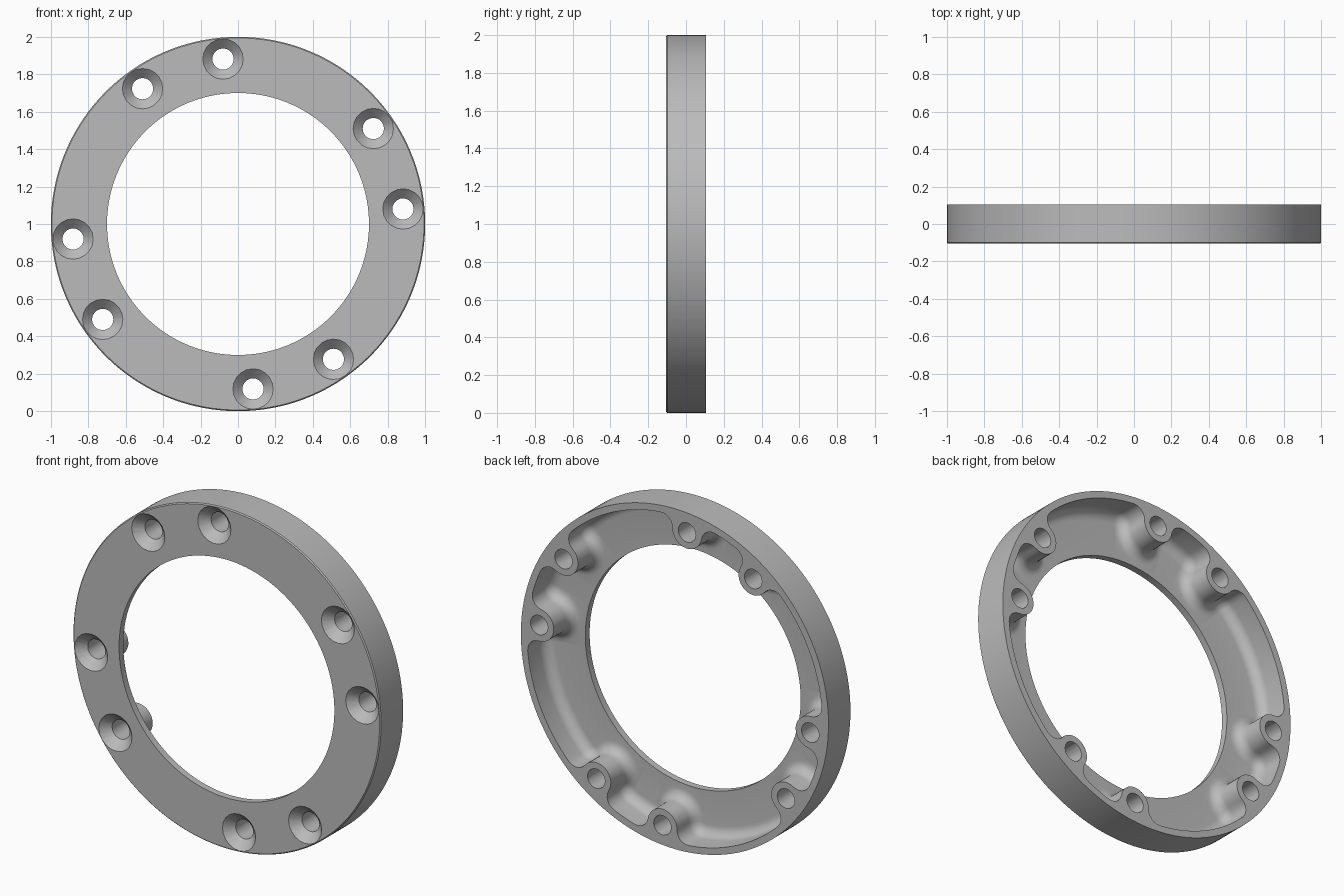
import bpy, bmesh, math

cube = bpy.data.objects.get("Cube")
if cube:
    bpy.data.objects.remove(cube)

FRONT, BACK, FLOOR = -0.105, 0.105, -0.065
OUTER, WALL, BORE = 1.0, 0.96, 0.70
BOLT, BOSS, FILLET, BEND = 0.885, 0.095, 0.07, 0.06
BOLT_ANGLES = [math.radians(5.2 + 90 * k + s) for k in range(4) for s in (0, 30)]

grey = bpy.data.materials.new("satin grey")
grey.use_nodes = True
grey.diffuse_color = (0.5, 0.5, 0.5, 1)
grey.node_tree.nodes["Principled BSDF"].inputs["Base Color"].default_value = (0.5, 0.5, 0.5, 1)


def unit(a):
    return complex(math.cos(a), math.sin(a))


def angle(p):
    return math.atan2(p.imag, p.real)


def arc(centre, radius, start, end, steps):
    return [centre + radius * unit(start + (end - start) * i / steps) for i in range(steps)]


def outline(inset):
    """Pocket outline: wall arcs joined to bolt bosses by fillets, moved inwards by inset."""
    reach, rf = BOSS + FILLET, WALL - FILLET
    spread = math.acos((rf * rf + BOLT * BOLT - reach * reach) / (2 * rf * BOLT))
    lean = angle(BOLT - rf * unit(-spread))
    points = []
    for i, a in enumerate(BOLT_ANGLES):
        following = BOLT_ANGLES[(i + 1) % 8] + (math.tau if i == 7 else 0)
        turn = unit(a)
        right, left = rf * unit(-spread) * turn, rf * unit(spread) * turn
        points += arc(right, FILLET - inset, a - spread, a + lean, 6)
        points += arc(BOLT * turn, BOSS + inset, a + lean - math.pi, a - lean - math.pi, 14)
        points += arc(left, FILLET - inset, a - lean, a + spread, 6)
        points += arc(0, WALL - inset, a + spread, following - spread, 8 if i % 2 == 0 else 16)
    return points


def circle(radius, angles):
    return [radius * unit(a) for a in angles]


def loft(name, rings, closed):
    """Skin a list of (outline, depth) rings."""
    bm = bmesh.new()
    loops = [[bm.verts.new((p.real, y, p.imag + 1)) for p in pts] for pts, y in rings]
    pairs = list(zip(loops, loops[1:]))
    if closed:
        pairs.append((loops[-1], loops[0]))
    else:
        bm.faces.new(loops[0])
        bm.faces.new(loops[-1])
    n = len(loops[0])
    for a, b in pairs:
        for i in range(n):
            j = (i + 1) % n
            bm.faces.new((a[i], a[j], b[j], b[i]))
    bmesh.ops.recalc_face_normals(bm, faces=bm.faces)
    mesh = bpy.data.meshes.new(name)
    bm.to_mesh(mesh)
    bm.free()
    obj = bpy.data.objects.new(name, mesh)
    obj.data.materials.append(grey)
    bpy.context.collection.objects.link(obj)
    return obj


def ordered_angles(points):
    return sorted(angle(p * unit(-BOLT_ANGLES[0] + math.pi / 12 - math.pi)) + BOLT_ANGLES[0]
                  - math.pi / 12 + math.pi for p in points)


# Pocket walls with a rounded bend into the floor
rings = [(outline(0), BACK)]
for i in range(7):
    t = i / 6 * math.pi / 2
    rings.append((outline(BEND * (1 - math.cos(t))), FLOOR + BEND * (1 - math.sin(t))))

# Bore, front face, small front chamfer and outer rim
inner, outer = ordered_angles(rings[-1][0]), ordered_angles(rings[0][0])
rings += [(circle(BORE, inner), FLOOR), (circle(BORE, inner), FRONT),
          (circle(OUTER - 0.006, outer), FRONT), (circle(OUTER, outer), FRONT + 0.006),
          (circle(OUTER, outer), BACK)]
ring = loft("flange_ring", rings, True)

# Countersunk bolt holes
for a in BOLT_ANGLES:
    steps = [(0.113, FRONT - 0.005), (0.057, FRONT + 0.05), (0.057, BACK + 0.02)]
    cutter = loft("hole_cutter", [(arc(BOLT * unit(a), r, 0, math.tau, 20), y) for r, y in steps], False)
    cutter.hide_render = True
    cut = ring.modifiers.new("bolt_hole", "BOOLEAN")
    cut.operation, cut.solver, cut.object = "DIFFERENCE", "EXACT", cutter
    bpy.context.view_layer.objects.active = ring
    bpy.ops.object.modifier_apply(modifier=cut.name)
    bpy.data.objects.remove(cutter)

bpy.ops.object.select_all(action="DESELECT")
ring.select_set(True)
bpy.context.view_layer.objects.active = ring
bpy.ops.object.shade_smooth_by_angle(angle=math.radians(30))
